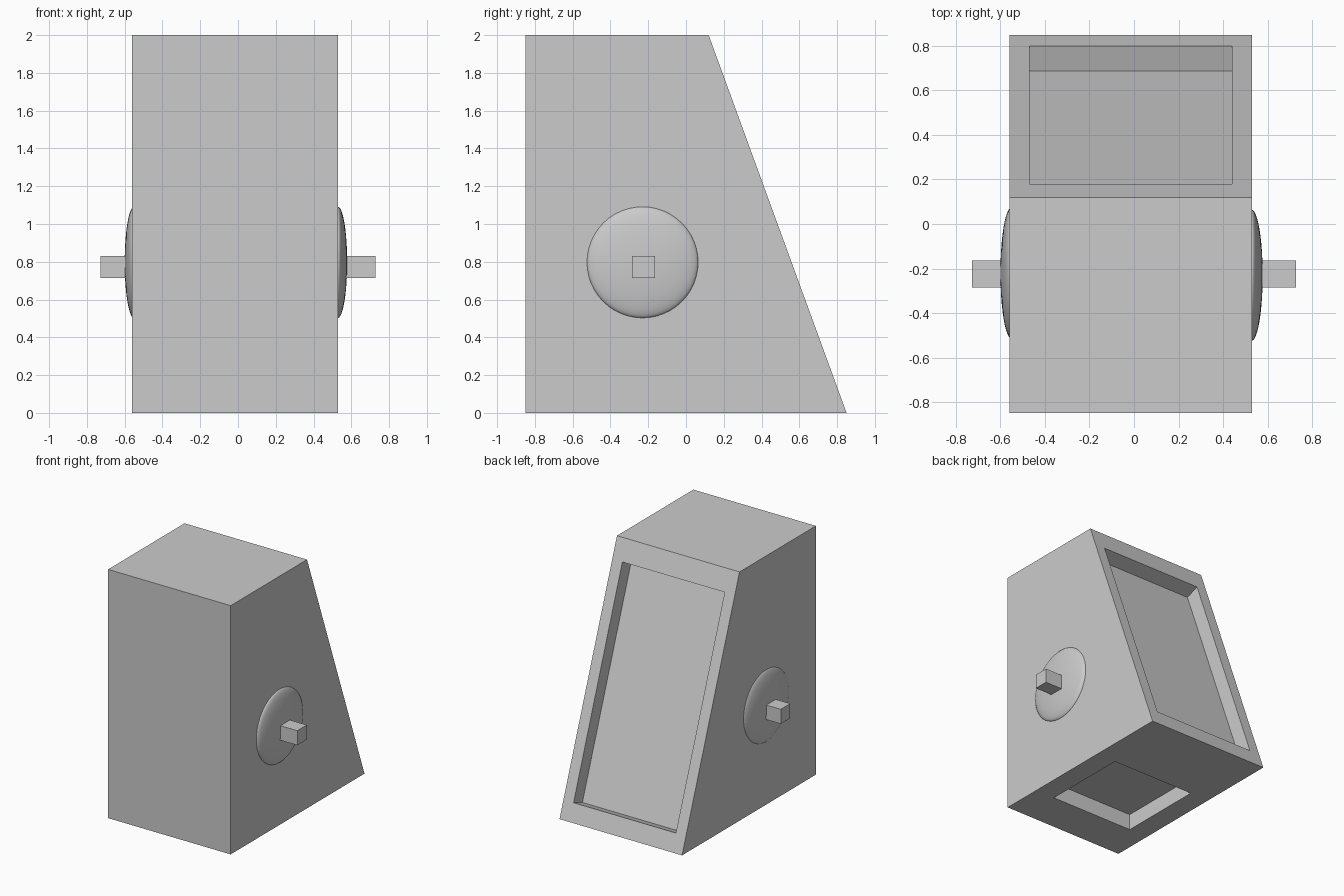
import bpy
import bmesh
from mathutils import Matrix, Vector

if "Cube" in bpy.data.objects:
    bpy.data.objects.remove(bpy.data.objects["Cube"], do_unlink=True)

GREY = (0.6, 0.6, 0.6, 1.0)
grey = bpy.data.materials.new("plain grey")
grey.use_nodes = True
grey.diffuse_color = GREY
grey.node_tree.nodes["Principled BSDF"].inputs["Base Color"].default_value = GREY


def finish(name, bm, smooth=False):
    bmesh.ops.recalc_face_normals(bm, faces=bm.faces[:])
    for f in bm.faces:
        f.smooth = smooth
    mesh = bpy.data.meshes.new(name)
    bm.to_mesh(mesh)
    bm.free()
    mesh.materials.append(grey)
    obj = bpy.data.objects.new(name, mesh)
    bpy.context.collection.objects.link(obj)
    return obj


def recess(bm, face, xs, ys, height, depth):
    """Sink a rectangular pocket into a face; height(y) gives its plane."""
    normal = face.normal.copy()
    for sink in (0.0, depth):
        bmesh.ops.inset_individual(bm, faces=[face], thickness=0.02)
        mid = face.calc_center_median()
        corners = [(v, v.co.x > mid.x, v.co.y > mid.y) for v in face.verts]
        for v, right, back in corners:
            y = ys[back]
            v.co = Vector((xs[right], y, height(y))) - normal * sink


# Body: side profile pushed across the width
FRONT, BACK, TOP_BACK, HEIGHT = -0.85, 0.85, 0.12, 2.0
LEFT, RIGHT = 0.53, -0.56
bm = bmesh.new()
profile = [(FRONT, 0), (BACK, 0), (TOP_BACK, HEIGHT), (FRONT, HEIGHT)]
side = bm.faces.new([bm.verts.new((RIGHT, y, z)) for y, z in profile])
pushed = bmesh.ops.extrude_face_region(bm, geom=[side])["geom"]
moved = [g for g in pushed if isinstance(g, bmesh.types.BMVert)]
bmesh.ops.translate(bm, verts=moved, vec=(LEFT - RIGHT, 0, 0))
bmesh.ops.recalc_face_normals(bm, faces=bm.faces[:])
bm.normal_update()

# Pockets in the sloping back and the underside
slope = max(bm.faces, key=lambda f: f.normal.y)
base = min(bm.faces, key=lambda f: f.normal.z)
recess(bm, slope, (-0.47, 0.44), (0.18, 0.80),
       lambda y: HEIGHT * (BACK - y) / (BACK - TOP_BACK), 0.12)
recess(bm, base, (-0.39, 0.355), (-0.515, 0.20), lambda y: 0.0, 0.13)
finish("body", bm)

# Flattened round hubs on both sides
for name, x, y in (("left_hub", 0.528, -0.23), ("right_hub", -0.55, -0.22)):
    bm = bmesh.new()
    place = (Matrix.Translation((x, y, 0.797))
             @ Matrix.Diagonal((0.05, 0.295, 0.295, 1))
             @ Matrix.Rotation(1.5707963, 4, "Y"))
    bmesh.ops.create_uvsphere(bm, u_segments=48, v_segments=24, radius=1, matrix=place)
    finish(name, bm, smooth=True)

# Square axle through both hubs
bm = bmesh.new()
bmesh.ops.create_cube(bm, size=1, matrix=Matrix.Translation((0, -0.225, 0.773))
                      @ Matrix.Diagonal((1.455, 0.12, 0.117, 1)))
finish("axle", bm)
